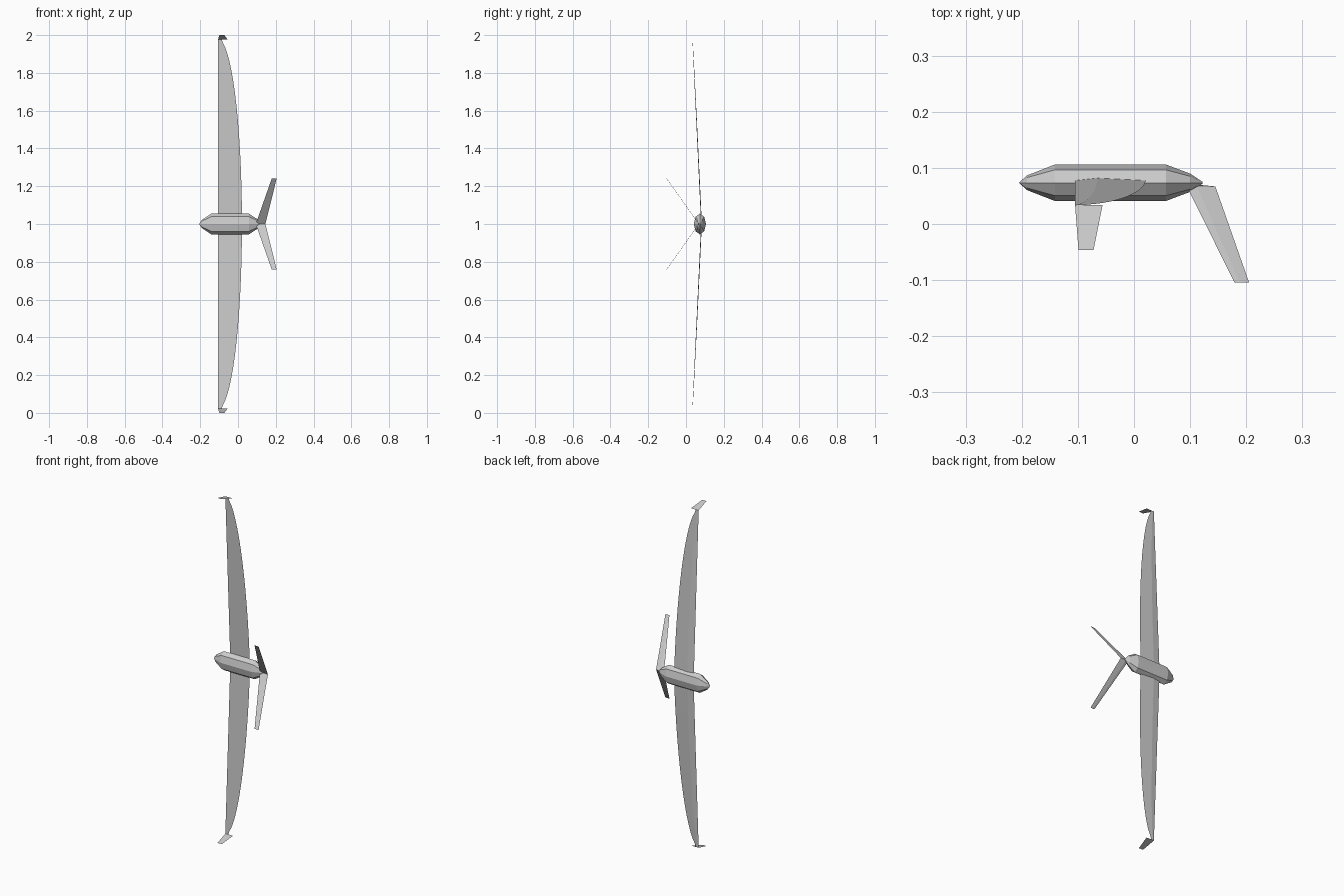
import bpy, bmesh, math
from mathutils import Vector

if "Cube" in bpy.data.objects:
    bpy.data.objects.remove(bpy.data.objects["Cube"])


def make(name, verts, faces):
    me = bpy.data.meshes.new(name)
    bm = bmesh.new()
    vs = [bm.verts.new(v) for v in verts]
    for f in faces:
        bm.faces.new([vs[i] for i in f])
    bmesh.ops.remove_doubles(bm, verts=bm.verts, dist=1e-5)
    bmesh.ops.recalc_face_normals(bm, faces=bm.faces)
    bm.to_mesh(me)
    bm.free()
    ob = bpy.data.objects.new(name, me)
    bpy.context.collection.objects.link(ob)
    return ob


def loft(name, rings):
    """Skin closed rings of equal size and cap both ends."""
    n = len(rings[0])
    verts = [v for r in rings for v in r]
    faces = [(i * n + j, i * n + (j + 1) % n, (i + 1) * n + (j + 1) % n, (i + 1) * n + j)
             for i in range(len(rings) - 1) for j in range(n)]
    faces += [tuple(range(n)), tuple(range(len(verts) - n, len(verts)))]
    return make(name, verts, faces)


def section(x0, x1, y, z, thick, normal):
    """Thin triangular foil: flat underside with a crest near the leading edge."""
    crest = Vector((x0 + 0.32 * (x1 - x0), y, z)) + Vector(normal) * thick
    return [Vector((x0, y, z)), crest, Vector((x1, y, z))]


# Fuselage: eight-sided pod along x
profile = [(-0.205, 0.001), (-0.191, 0.4), (-0.141, 1), (0.057, 1), (0.1, 0.5), (0.122, 0.05)]
loft("fuselage", [[(x, 0.0735 + 0.0325 * r * math.cos(k * math.pi / 4),
                    1 + 0.055 * r * math.sin(k * math.pi / 4)) for k in range(8)]
                  for x, r in profile])

for side, label in ((1, "upper"), (-1, "lower")):
    # Wing: straight leading edge, elliptical trailing edge
    rings = []
    for i in range(17):
        s = math.sin(i / 16 * math.pi / 2)
        chord = max(0.02, 0.126 * math.sqrt(max(0, 1 - s * s)))
        rings.append(section(-0.105, -0.105 + chord, 0.080 - 0.046 * s,
                             1 + side * 0.978 * s, 0.004 * chord / 0.126, (0, 1, 0)))
    loft(label + "_wing", rings)

    # Winglet: flat plate bent down from the wing tip
    make(label + "_winglet",
         [(-0.105, 0.034, 1 + side * 0.978), (-0.056, 0.034, 1 + side * 0.978),
          (-0.072, -0.046, 1 + side), (-0.099, -0.046, 1 + side)], [(0, 1, 2, 3)])

    # V-tail fin
    nrm = (0, 0.82, -side * 0.57)
    loft(label + "_tail_fin",
         [section(0.094, 0.145, 0.067, 1, 0.004, nrm),
          section(0.179, 0.205, -0.104, 1 + side * 0.242, 0.003, nrm)])
